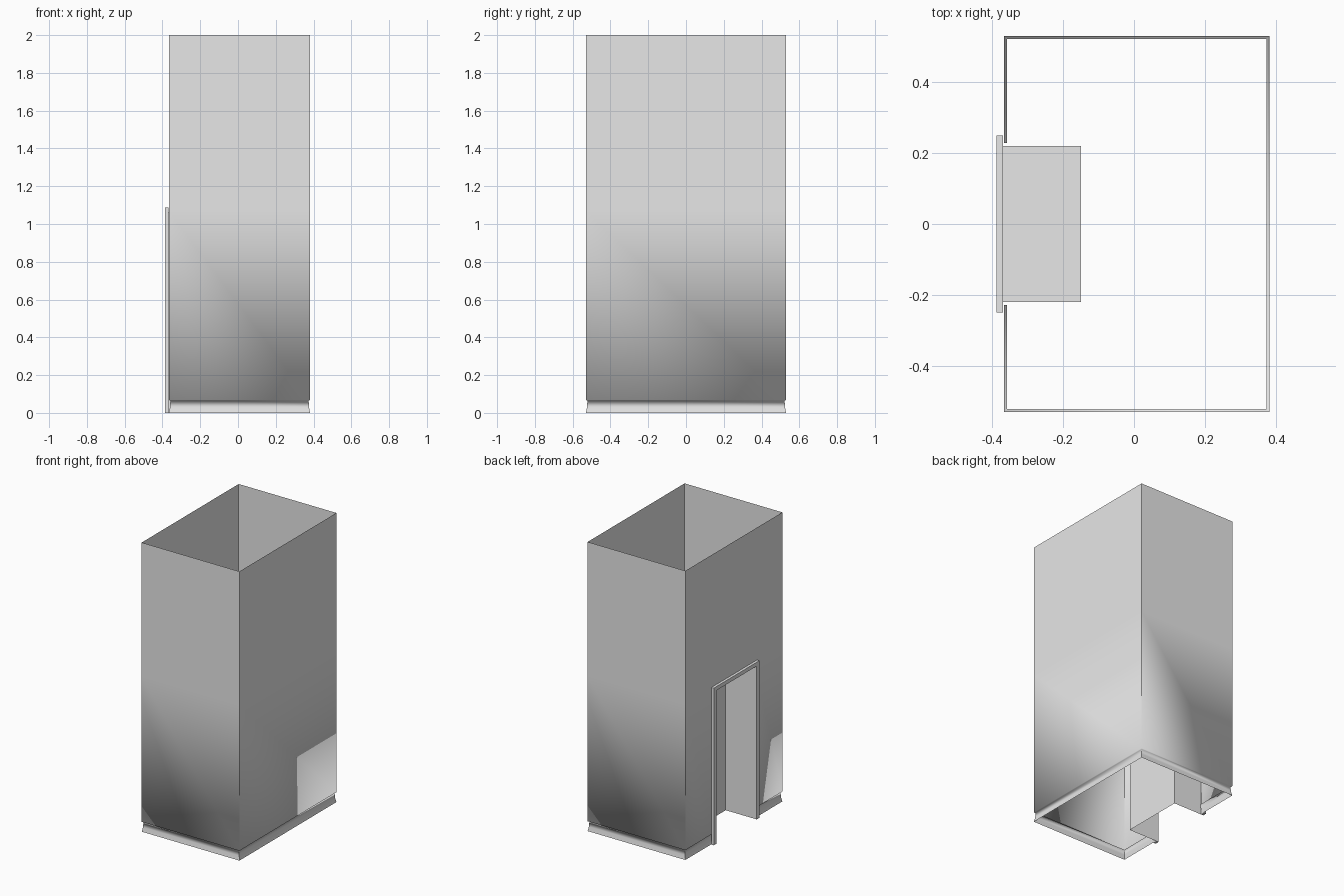
import bpy, bmesh, math

cube = bpy.data.objects.get("Cube")
if cube:
    bpy.data.objects.remove(cube, do_unlink=True)

grey = bpy.data.materials.new("plain_grey")
grey.use_nodes = True
grey.diffuse_color = (0.8, 0.8, 0.8, 1)
grey.node_tree.nodes["Principled BSDF"].inputs["Base Color"].default_value = (0.8, 0.8, 0.8, 1)


def finish(name, bm):
    mesh = bpy.data.meshes.new(name)
    bm.to_mesh(mesh)
    bm.free()
    mesh.materials.append(grey)
    obj = bpy.data.objects.new(name, mesh)
    bpy.context.collection.objects.link(obj)
    return obj


LEFT, RIGHT, DEPTH, HEIGHT = -0.366, 0.382, 0.53, 2.0
DOOR_TOP, DOOR_HALF = 1.06, 0.22
FACE, BACK = -0.369, -0.15

# Room walls: thin shell open above and below, flared skirting at the foot
hole = 0.228
plan = [(LEFT, -hole, 1, 0), (LEFT, -DEPTH, 1, 1), (RIGHT, -DEPTH, -1, 1),
        (RIGHT, DEPTH, -1, -1), (LEFT, DEPTH, 1, -1), (LEFT, hole, 1, 0)]
profile = [(0, HEIGHT), (0, DOOR_TOP + 0.01), (0, 0.068), (0.008, 0.066), (0.006, 0.03), (0, 0.0)]
bm = bmesh.new()
cols = [[bm.verts.new((x + ix * o, y + iy * o, z)) for o, z in profile]
        for x, y, ix, iy in plan]
for a, b in zip(cols, cols[1:]):
    for k in range(len(profile) - 1):
        bm.faces.new((a[k], a[k + 1], b[k + 1], b[k]))
# Wall above the doorway
first, last = cols[0], cols[-1]
bm.faces.new((last[0], last[1], first[1], first[0]))
walls = finish("room_walls", bm)
bpy.context.view_layer.objects.active = walls
walls.select_set(True)
bpy.ops.object.shade_smooth_by_angle(angle=math.radians(80))
walls.select_set(False)

# Door recess: two sides, back panel and ceiling
bm = bmesh.new()
outline = [(FACE, -DOOR_HALF), (BACK, -DOOR_HALF), (BACK, DOOR_HALF), (FACE, DOOR_HALF)]
low = [bm.verts.new((x, y, 0)) for x, y in outline]
top = [bm.verts.new((x, y, DOOR_TOP)) for x, y in outline]
for k in range(3):
    bm.faces.new((low[k + 1], low[k], top[k], top[k + 1]))
bm.faces.new(top[::-1])
finish("door_recess", bm)

# Door casing: an arch-shaped board standing proud of the wall
bm = bmesh.new()
w, outer = DOOR_HALF, DOOR_HALF + 0.029
arch = [(-outer, 0), (-outer, DOOR_TOP + 0.027), (outer, DOOR_TOP + 0.027), (outer, 0),
        (w, 0), (w, DOOR_TOP), (-w, DOOR_TOP), (-w, 0)]
board = bm.faces.new([bm.verts.new((FACE, y, z)) for y, z in arch])
extruded = bmesh.ops.extrude_face_region(bm, geom=[board], use_keep_orig=True)["geom"]
bmesh.ops.translate(bm, vec=(-0.018, 0, 0),
                    verts=[v for v in extruded if isinstance(v, bmesh.types.BMVert)])
bmesh.ops.recalc_face_normals(bm, faces=bm.faces)
finish("door_casing", bm)
